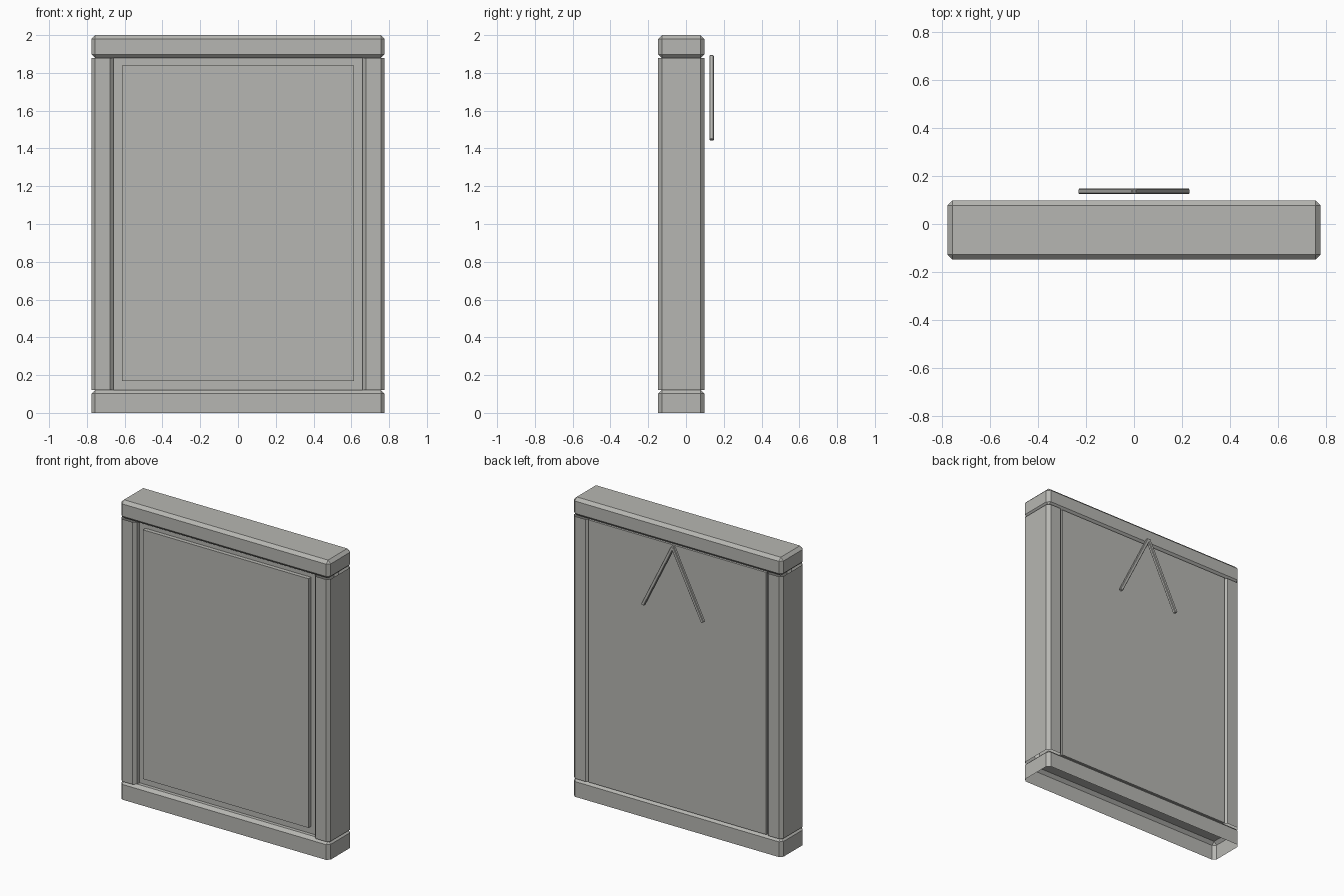
import bpy
import bmesh
from math import pi
from mathutils import Matrix, Vector

cube = bpy.data.objects.get("Cube")
if cube:
    bpy.data.objects.remove(cube, do_unlink=True)

grey = bpy.data.materials.new("plain_grey")
grey.use_nodes = True
colour = (0.47, 0.47, 0.445, 1)
grey.diffuse_color = colour
grey.node_tree.nodes["Principled BSDF"].inputs["Base Color"].default_value = colour

WIDTH, FRONT, BACK = 0.776, -0.147, 0.097
RAIL, STILE, BEVEL = 0.122, 0.118, 0.02
HEIGHT = 2.0


def finish(name, bm):
    mesh = bpy.data.meshes.new(name)
    bm.to_mesh(mesh)
    bm.free()
    mesh.materials.append(grey)
    obj = bpy.data.objects.new(name, mesh)
    bpy.context.collection.objects.link(obj)
    return obj


def box(name, low, high, bevelled=False, open_bottom=False, open_top=False):
    """Box between two corners; closed edges can be chamfered, ends left open."""
    low, high = Vector(low), Vector(high)
    bm = bmesh.new()
    bmesh.ops.create_cube(bm, size=1)
    for v in bm.verts:
        v.co = (low + high) / 2 + v.co * (high - low)
    bm.normal_update()
    ends = [f for f in bm.faces if (open_bottom and f.normal.z < -0.5)
            or (open_top and f.normal.z > 0.5)]
    bmesh.ops.delete(bm, geom=ends, context='FACES_ONLY')
    if bevelled:
        edges = [e for e in bm.edges if not e.is_boundary]
        bmesh.ops.bevel(bm, geom=edges, offset=BEVEL, segments=1,
                        affect='EDGES', clamp_overlap=True)
    return finish(name, bm)


def bar(name, start, end, half):
    """Straight square bar between two points, with slightly chamfered edges."""
    start, end = Vector(start), Vector(end)
    axis = end - start
    turn = axis.to_track_quat('Z', 'Y').to_matrix().to_4x4()
    radius = half * 2 ** 0.5
    bm = bmesh.new()
    bmesh.ops.create_cone(bm, cap_ends=True, segments=4, radius1=radius,
                          radius2=radius, depth=axis.length,
                          matrix=Matrix.Translation((start + end) / 2) @ turn
                          @ Matrix.Rotation(pi / 4, 4, 'Z'))
    bmesh.ops.bevel(bm, geom=bm.edges[:], offset=half * 0.3, segments=1,
                    affect='EDGES', clamp_overlap=True)
    return finish(name, bm)


# Rails: the bottom one is hollow and open underneath
box("top_rail", (-WIDTH, FRONT, HEIGHT - RAIL), (WIDTH, BACK, HEIGHT), True)
box("bottom_rail", (-WIDTH, FRONT, 0), (WIDTH, BACK, RAIL), True, True)

# Open-ended side stiles and hanging cord, one of each per side
inner = WIDTH - STILE
for side, sign in (("left", 1), ("right", -1)):
    x0, x1 = sorted((sign * inner, sign * WIDTH))
    box(side + "_stile", (x0, FRONT, RAIL), (x1, BACK, HEIGHT - RAIL),
        True, True, True)
    bar(side + "_hanging_cord", (0, 0.136, 1.89), (sign * 0.222, 0.136, 1.445), 0.011)

# Backing board and the raised picture sheet on its front
box("backing_board", (-inner, -0.103, RAIL), (inner, 0.092, HEIGHT - RAIL))
box("picture_sheet", (-0.613, -0.13, 0.17), (0.613, -0.1, 1.838))
